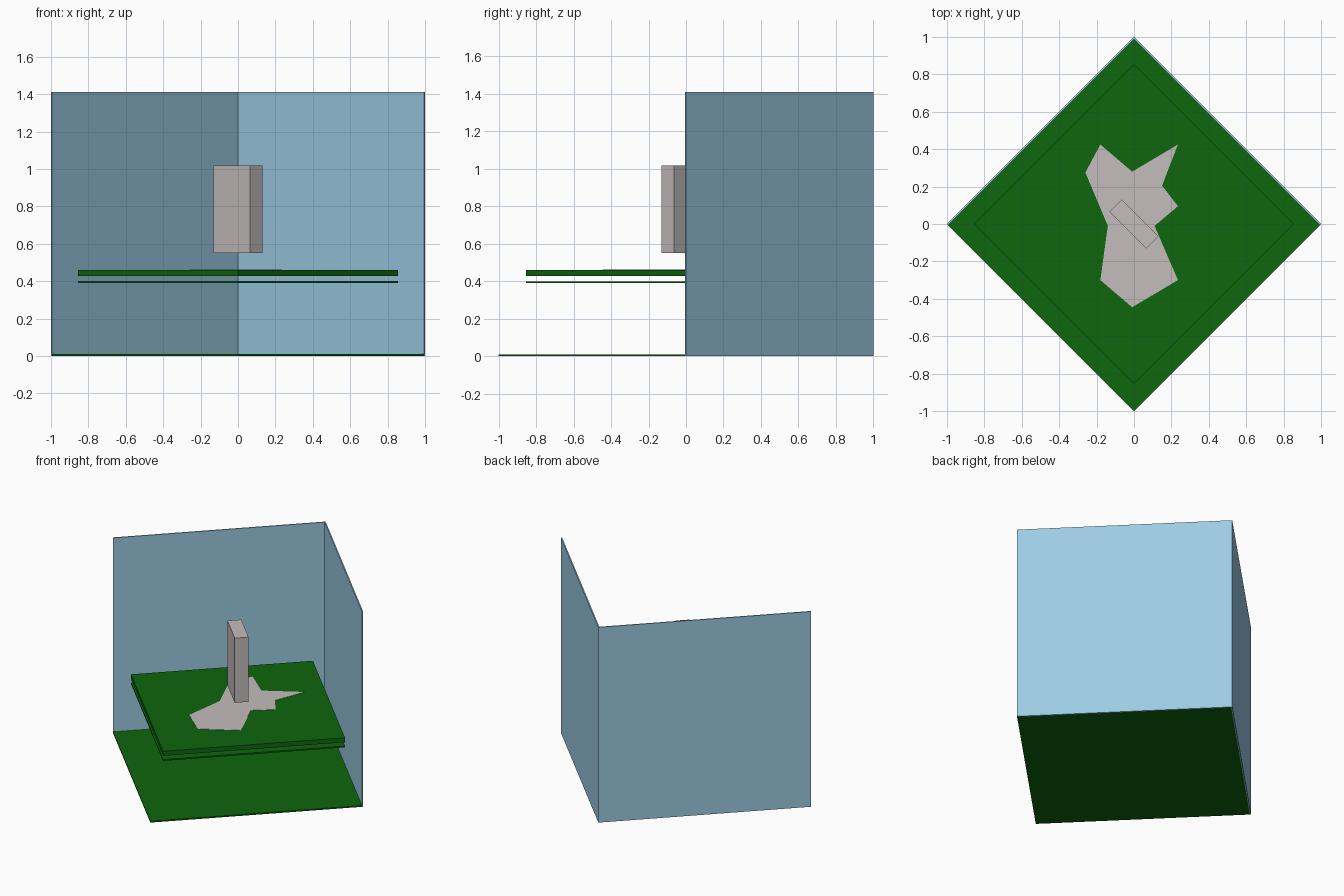
import bpy, bmesh, math
from mathutils import Matrix

if "Cube" in bpy.data.objects:
    bpy.data.objects.remove(bpy.data.objects["Cube"])


def material(name, srgb):
    mat = bpy.data.materials.new(name)
    lin = [c / 12.92 if c <= 0.04045 else ((c + 0.055) / 1.055) ** 2.4 for c in srgb]
    mat.diffuse_color = (*lin, 1)
    mat.use_nodes = True
    mat.node_tree.nodes["Principled BSDF"].inputs["Base Color"].default_value = mat.diffuse_color
    return mat


GREEN = material("grass green", (0.055, 0.40, 0.055))
BLUE = material("sky blue", (0.61, 0.80, 0.89))
GREY = material("warm grey", (0.77, 0.74, 0.74))
TURN = Matrix.Rotation(math.radians(45), 4, 'Z')


def finish(name, bm, mat):
    mesh = bpy.data.meshes.new(name)
    bmesh.ops.recalc_face_normals(bm, faces=bm.faces)
    bm.to_mesh(mesh)
    bm.free()
    mesh.materials.append(mat)
    obj = bpy.data.objects.new(name, mesh)
    bpy.context.collection.objects.link(obj)
    return obj


def turned_box(name, lo, hi, mat):
    """Box given by two corners, then turned 45 degrees about the z axis."""
    bm = bmesh.new()
    bmesh.ops.create_cube(bm, size=1)
    for v in bm.verts:
        v.co = [(a + b) / 2 + c * (b - a) for a, b, c in zip(lo, hi, v.co)]
    bm.transform(TURN)
    return finish(name, bm, mat)


H = math.sqrt(0.5)   # half side of the room
T = 0.008            # wall thickness

# Floor and the two back walls
turned_box("floor", (-H, -H, 0), (H - T, H - T, 0.01), GREEN)
turned_box("right_wall", (H - T, -H, 0), (H, H, 1.41), BLUE)
turned_box("left_wall", (-H, H - T, 0), (H - T, H, 1.41), BLUE)

# Raised platform with a thin sheet below it
P = 0.855 * H
turned_box("platform", (-P, -P, 0.427), (P, P, 0.46), GREEN)
turned_box("lower_sheet", (-P, -P, 0.39), (P, P, 0.40), GREEN)

# Floating upright slab
turned_box("upright_slab", (-0.046, -0.138, 0.55), (0.046, 0.138, 1.017), GREY)

# Irregular flat patch on the platform
outline = [(-0.18, 0.425), (-0.01, 0.28), (0.235, 0.425), (0.15, 0.205),
           (0.235, 0.095), (0.11, -0.01), (0.235, -0.30), (-0.01, -0.445),
           (-0.18, -0.30), (-0.14, -0.01), (-0.26, 0.275)]
bm = bmesh.new()
face = bm.faces.new([bm.verts.new((x, y, 0.459)) for x, y in outline])
top = bmesh.ops.extrude_face_region(bm, geom=[face])["geom"]
bmesh.ops.translate(bm, vec=(0, 0, 0.003),
                    verts=[v for v in top if isinstance(v, bmesh.types.BMVert)])
finish("ground_patch", bm, GREY)
